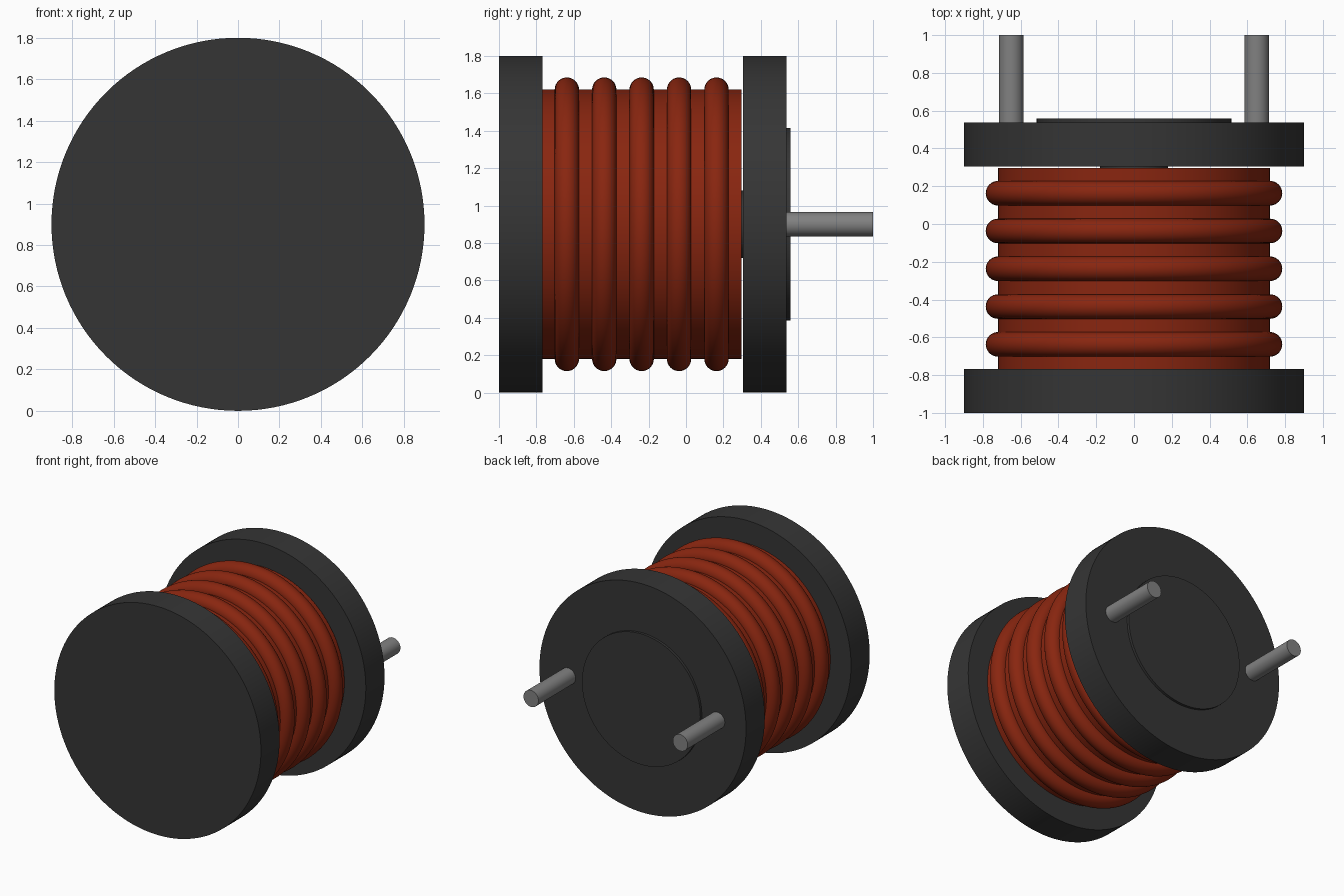
import bpy
import math

cube = bpy.data.objects.get("Cube")
if cube:
    bpy.data.objects.remove(cube, do_unlink=True)

CENTRE_Z = 0.9
ALONG_Y = (math.radians(90), 0, 0)


def make_material(name, colour, roughness=0.5):
    mat = bpy.data.materials.new(name)
    mat.use_nodes = True
    mat.diffuse_color = (*colour, 1)
    bsdf = next(n for n in mat.node_tree.nodes if n.type == 'BSDF_PRINCIPLED')
    bsdf.inputs["Base Color"].default_value = (*colour, 1)
    bsdf.inputs["Roughness"].default_value = roughness
    return mat


charcoal = make_material("charcoal", (0.036, 0.036, 0.036))
copper = make_material("copper red", (0.25, 0.019, 0.005))
steel = make_material("steel grey", (0.22, 0.22, 0.22))


def finish(name, mat):
    obj = bpy.context.object
    obj.name = obj.data.name = name
    obj.data.materials.append(mat)
    bpy.ops.object.shade_smooth_by_angle(angle=math.radians(35))
    return obj


def disc(name, radius, y0, y1, mat, x=0, sides=128):
    """Cylinder lying along y from y0 to y1."""
    bpy.ops.mesh.primitive_cylinder_add(
        vertices=sides, radius=radius, depth=y1 - y0,
        location=(x, (y0 + y1) / 2, CENTRE_Z), rotation=ALONG_Y)
    return finish(name, mat)


# Bobbin: two flanges, a thin core and a raised rear cap
disc("front_flange", 0.9, -1.0, -0.768, charcoal)
disc("rear_flange", 0.9, 0.305, 0.538, charcoal)
disc("core", 0.18, -0.8, 0.32, charcoal, sides=64)
disc("rear_cap", 0.515, 0.5, 0.558, charcoal)

# Winding: solid copper body with five raised turns
disc("winding_body", 0.72, -0.77, 0.296, copper)
for i in range(5):
    bpy.ops.mesh.primitive_torus_add(
        major_segments=128, minor_segments=32,
        major_radius=0.72, minor_radius=0.065,
        location=(0, -0.637 + 0.2 * i, CENTRE_Z), rotation=ALONG_Y)
    finish(f"wire_turn_{i + 1}", copper)

# Terminal pins on the rear flange
for side, x in (("left", 0.65), ("right", -0.65)):
    disc(f"{side}_pin", 0.065, 0.5, 1.0, steel, x=x, sides=32)
